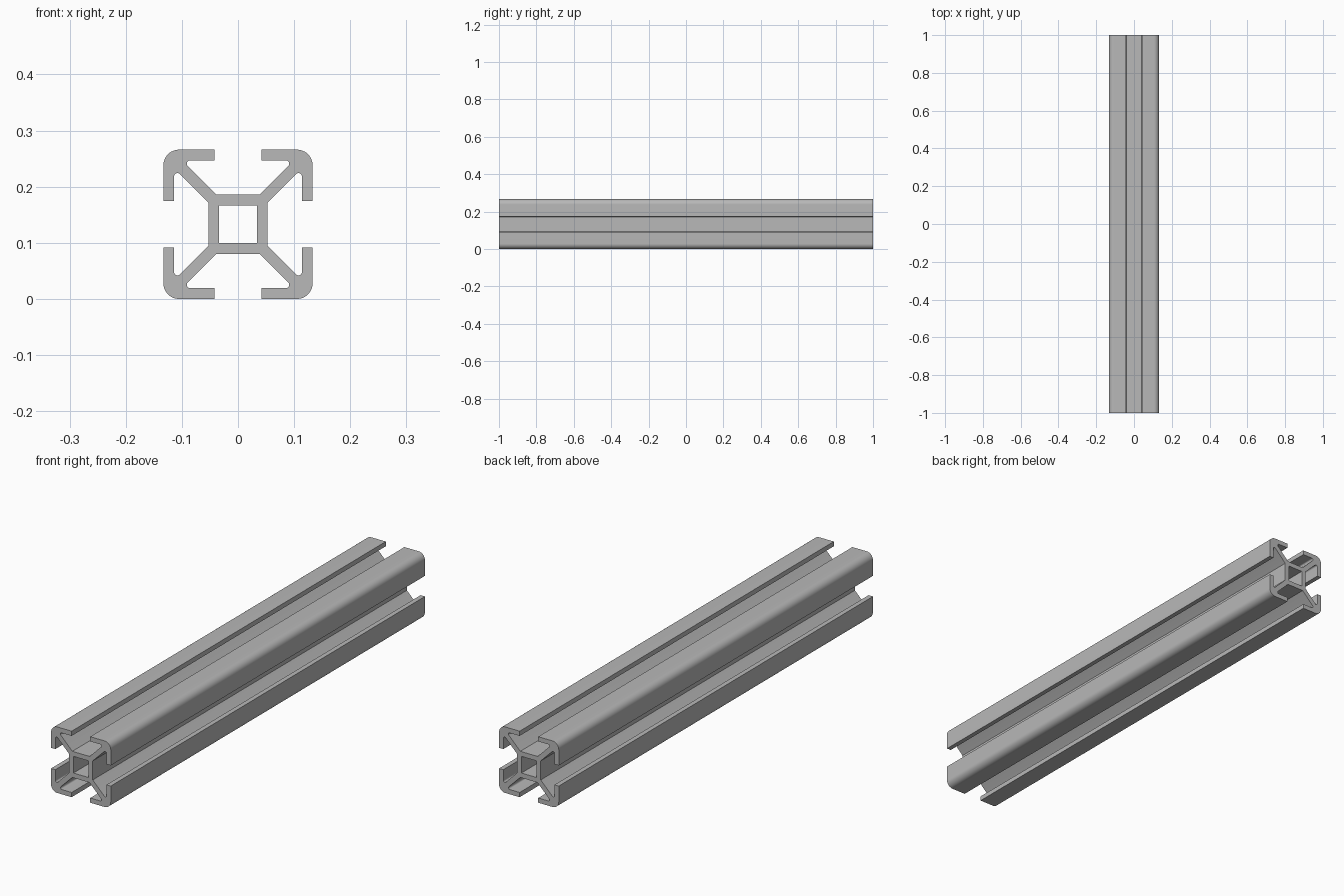
import bpy
import bmesh
from math import sin, cos, radians, tan

cube = bpy.data.objects.get("Cube")
if cube:
    bpy.data.objects.remove(cube, do_unlink=True)

# Section dimensions, measured from the centre of the rail
HALF = 0.133       # outer half width
LIP = 0.114        # inner side of the slot lips
SLOT = 0.0415      # half width of the slot opening
CORE = 0.0527      # outer half width of the core tube
HOLE = 0.0335      # half width of the core hole
WEB = 0.0143       # offset of the diagonal web from the 45 degree line
ROUND = 0.028      # outer corner radius
FILLET = 0.006     # radius at the root of each lip
LENGTH = 2.0


def arc(cx, cz, radius, start, end, steps):
    angles = [radians(start + (end - start) * i / steps) for i in range(steps + 1)]
    return [(cx + radius * cos(a), cz + radius * sin(a)) for a in angles]


# One eighth of the section: core, web, lip root, lip and outer corner
root_z = LIP - WEB - FILLET / tan(radians(22.5))
eighth = [(HOLE, 0), (CORE, 0), (CORE, CORE - WEB)]
eighth += arc(LIP - FILLET, root_z, FILLET, 135, 0, 9)
eighth += [(LIP, SLOT), (HALF, SLOT)]
eighth += arc(HALF - ROUND, HALF - ROUND, ROUND, 0, 45, 6)

# Reflect it over the diagonal to make a quarter, closing at the hole corner
quarter = eighth + [(z, x) for x, z in reversed(eighth[:-1])] + [(HOLE, HOLE)]

# Extrude the quarter along y and open it on the two mirror planes
bm = bmesh.new()
face = bm.faces.new([bm.verts.new((x, -LENGTH / 2, z)) for x, z in quarter])
result = bmesh.ops.extrude_face_region(bm, geom=[face])
moved = [v for v in result["geom"] if isinstance(v, bmesh.types.BMVert)]
bmesh.ops.translate(bm, verts=moved, vec=(0, LENGTH, 0))
bmesh.ops.recalc_face_normals(bm, faces=bm.faces)
seams = [f for f in bm.faces
         if any(all(abs(v.co[axis]) < 1e-5 for v in f.verts) for axis in (0, 2))]
bmesh.ops.delete(bm, geom=seams, context="FACES")

mesh = bpy.data.meshes.new("slotted_rail")
bm.to_mesh(mesh)
bm.free()
rail = bpy.data.objects.new("slotted_rail", mesh)
bpy.context.collection.objects.link(rail)
rail.location.z = HALF

# Mirror the quarter to the full section
mirror = rail.modifiers.new("Mirror", "MIRROR")
mirror.use_axis = (True, False, True)
mirror.merge_threshold = 0.0001

# Bare aluminium
grey = (0.48, 0.48, 0.48, 1)
metal = bpy.data.materials.new("aluminium_grey")
metal.use_nodes = True
metal.diffuse_color = grey
for node in metal.node_tree.nodes:
    if node.type == "BSDF_PRINCIPLED":
        node.inputs["Base Color"].default_value = grey
mesh.materials.append(metal)

# Smooth the rounds, keep the edges crisp
bpy.ops.object.select_all(action="DESELECT")
rail.select_set(True)
bpy.context.view_layer.objects.active = rail
bpy.ops.object.shade_smooth_by_angle(angle=radians(30))
